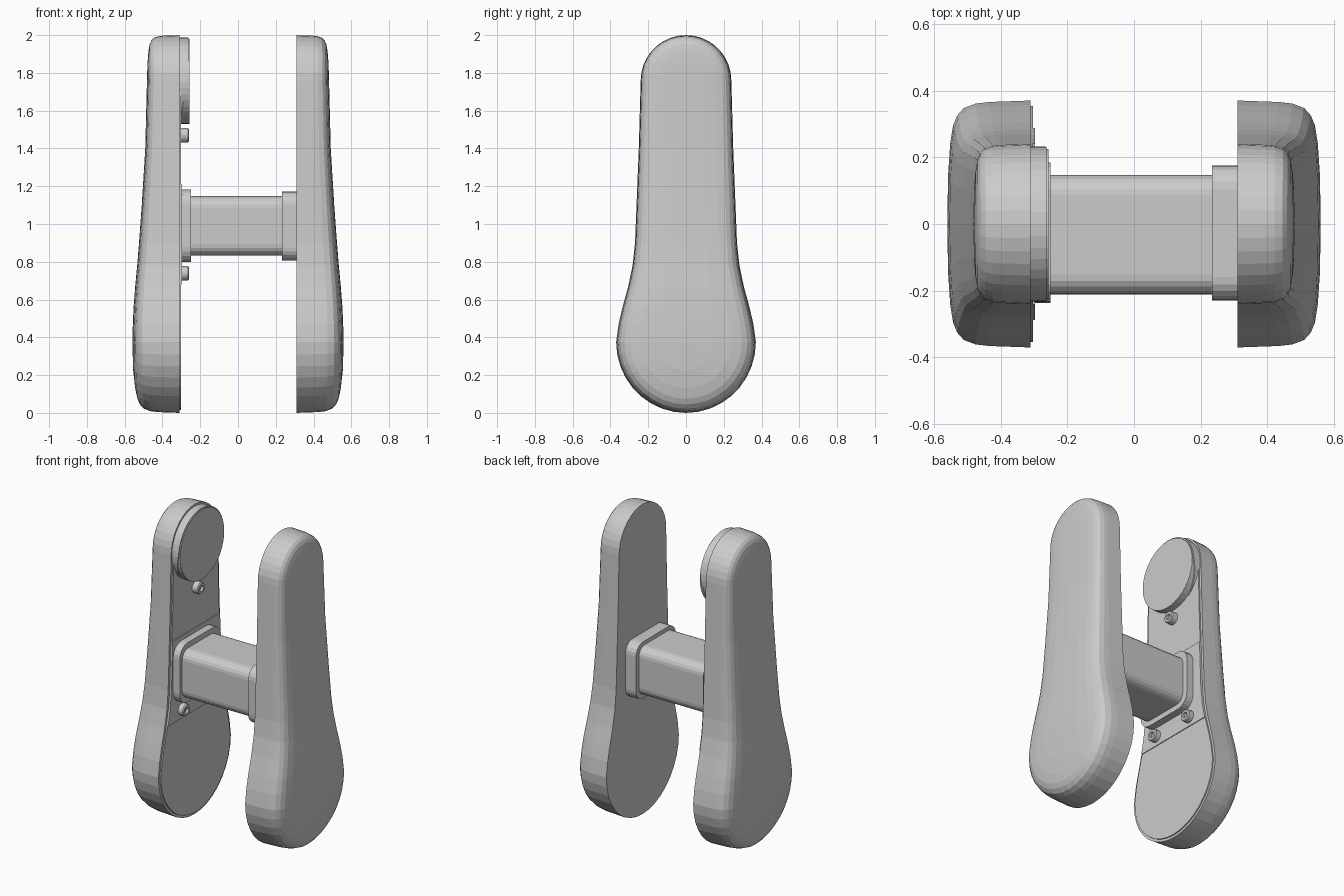
import bpy, bmesh, math

cube = bpy.data.objects.get("Cube")
if cube:
    bpy.data.objects.remove(cube, do_unlink=True)

grey = bpy.data.materials.new("plain grey")
grey.use_nodes = True
grey.diffuse_color = (0.6, 0.6, 0.6, 1)
grey.node_tree.nodes["Principled BSDF"].inputs["Base Color"].default_value = (0.6, 0.6, 0.6, 1)

LOW, HIGH = 0.375, 1.76        # centres of the round ends
FACE = 0.31                    # inner face of each pad


def loft(name, rings, caps=(True, True)):
    """Skin a list of equally long closed rings of points."""
    bm = bmesh.new()
    loops = [[bm.verts.new(p) for p in ring] for ring in rings]
    n = len(loops[0])
    for a, b in zip(loops, loops[1:]):
        for i in range(n):
            j = (i + 1) % n
            bm.faces.new((a[i], a[j], b[j], b[i]))
    if caps[0]:
        bm.faces.new(loops[0])
    if caps[1]:
        bm.faces.new(loops[-1])
    bmesh.ops.remove_doubles(bm, verts=bm.verts, dist=0.0005)
    bmesh.ops.recalc_face_normals(bm, faces=bm.faces)
    mesh = bpy.data.meshes.new(name)
    bm.to_mesh(mesh)
    bm.free()
    mesh.materials.append(grey)
    obj = bpy.data.objects.new(name, mesh)
    bpy.context.collection.objects.link(obj)
    return obj


def lerp_table(table, z):
    for (z0, v0), (z1, v1) in zip(table, table[1:]):
        if z <= z1:
            t = max(0, (z - z0) / (z1 - z0))
            return v0 + (v1 - v0) * t
    return table[-1][1]


def half_outline():
    """Right half of the pad outline, bottom to top, as (y, z)."""
    arc = [math.radians(a) for a in range(0, 91, 10)]
    pts = [(0.37 * math.sin(a), LOW - 0.375 * math.cos(a)) for a in arc]
    pts += [(0.357, 0.47), (0.336, 0.56), (0.306, 0.67), (0.283, 0.78),
            (0.27, 0.9), (0.262, 1.1), (0.25, 1.4)]
    pts += [(0.24 * math.cos(a), HIGH + 0.24 * math.sin(a)) for a in arc]
    return pts


def closed(half):
    return half + [(-y, z) for y, z in reversed(half) if y > 1e-4]


def toward_spine(p, s):
    zc = min(max(p[1], LOW), HIGH)
    return p[0] * (1 - s), p[1] + (zc - p[1]) * s


# Pad thickness along the height, and the round-over from rim to middle
THICK = [(0, 0.235), (0.2, 0.247), (0.4, 0.25), (0.6, 0.241), (0.8, 0.222),
         (1.0, 0.206), (1.2, 0.193), (1.4, 0.181), (1.6, 0.174), (2.0, 0.169)]
ROUND = [(0, 0), (0.012, 0.5), (0.025, 0.66), (0.06, 0.8), (0.12, 0.88),
         (0.2, 0.93), (0.35, 0.965), (0.6, 0.99), (1, 1)]


def pad(name, side):
    rings = []
    for s, f in ROUND:
        ring = [toward_spine(p, s) for p in closed(half_outline())]
        rings.append([(side * (FACE + f * lerp_table(THICK, z)), y, z) for y, z in ring])
    loft(name, rings, caps=(True, False))


def plate(name, lo, hi, x):
    """Slice of the inset backing plate between two heights."""
    half = []
    for y, z in half_outline():
        zc = min(max(z, LOW), HIGH)
        half.append(toward_spine((y, z), 0.016 / math.hypot(y, z - zc)))
    widths = [(z, y) for y, z in half]
    inside = [p for p in half if lo < p[1] < hi]
    if lo > half[0][1]:
        inside.insert(0, (lerp_table(widths, lo), lo))
    else:
        inside.insert(0, half[0])
    if hi < half[-1][1]:
        inside.append((lerp_table(widths, hi), hi))
    else:
        inside.append((0, half[-1][1]))
    pts = closed(inside)
    loft(name, [[(xx, y, z) for y, z in pts] for xx in (-FACE - 0.005, x)])


def circle(r, y, z, n):
    return [(y + r * math.cos(math.tau * i / n), z + r * math.sin(math.tau * i / n))
            for i in range(n)]


def rounded_box(name, x0, x1, y0, y1, z0, z1, r):
    """Bar along x with rounded long edges."""
    pts = []
    for k, (cy, cz) in enumerate([(y1 - r, z1 - r), (y0 + r, z1 - r),
                                  (y0 + r, z0 + r), (y1 - r, z0 + r)]):
        for i in range(6):
            a = math.radians(90 * k + 18 * i)
            pts.append((cy + r * math.cos(a), cz + r * math.sin(a)))
    loft(name, [[(x, y, z) for y, z in pts] for x in (x0, x1)])


# Two grip pads
pad("left_pad", 1)
pad("right_pad", -1)

# Backing plate in three slightly stepped sections
plate("lower_plate", 0, 0.68, -0.302)
plate("middle_plate", 0.68, 1.21, -0.297)
plate("upper_plate", 1.21, 2, -0.302)

# Round boss: sloping collar with a flat disc inside
CZ = 1.755


def collar_x(z):
    return -0.302 + 0.04 * min(1, max(0, (z - 1.57) / 0.2))


outer, inner = circle(0.232, 0, CZ, 40), circle(0.2, 0, CZ, 40)
loft("boss_collar", [[(-0.312, y, z) for y, z in outer],
                     [(collar_x(z), y, z) for y, z in outer],
                     [(collar_x(z), y, z) for y, z in inner]], caps=(True, False))
loft("boss_disc", [[(x, y, z) for y, z in circle(0.225, 0, CZ, 40)]
                   for x in (-0.312, -0.256)])

# Socket-head screws
for label, y, z in (("top", 0, 1.47), ("front", -0.15, 0.74), ("back", 0.15, 0.74)):
    profile = [(-0.312, 0.038, 20), (-0.266, 0.038, 20), (-0.26, 0.033, 20),
               (-0.26, 0.018, 20), (-0.275, 0.018, 20)]
    loft(label + "_screw", [[(x, py, pz) for py, pz in circle(r, y, z, n)]
                            for x, r, n in profile])

# Connecting bar and its two end flanges
rounded_box("connecting_bar", -0.3, 0.3, -0.212, 0.147, 0.832, 1.147, 0.06)
rounded_box("right_flange", -0.31, -0.25, -0.237, 0.184, 0.798, 1.182, 0.08)
rounded_box("left_flange", 0.234, 0.315, -0.229, 0.175, 0.806, 1.172, 0.07)
